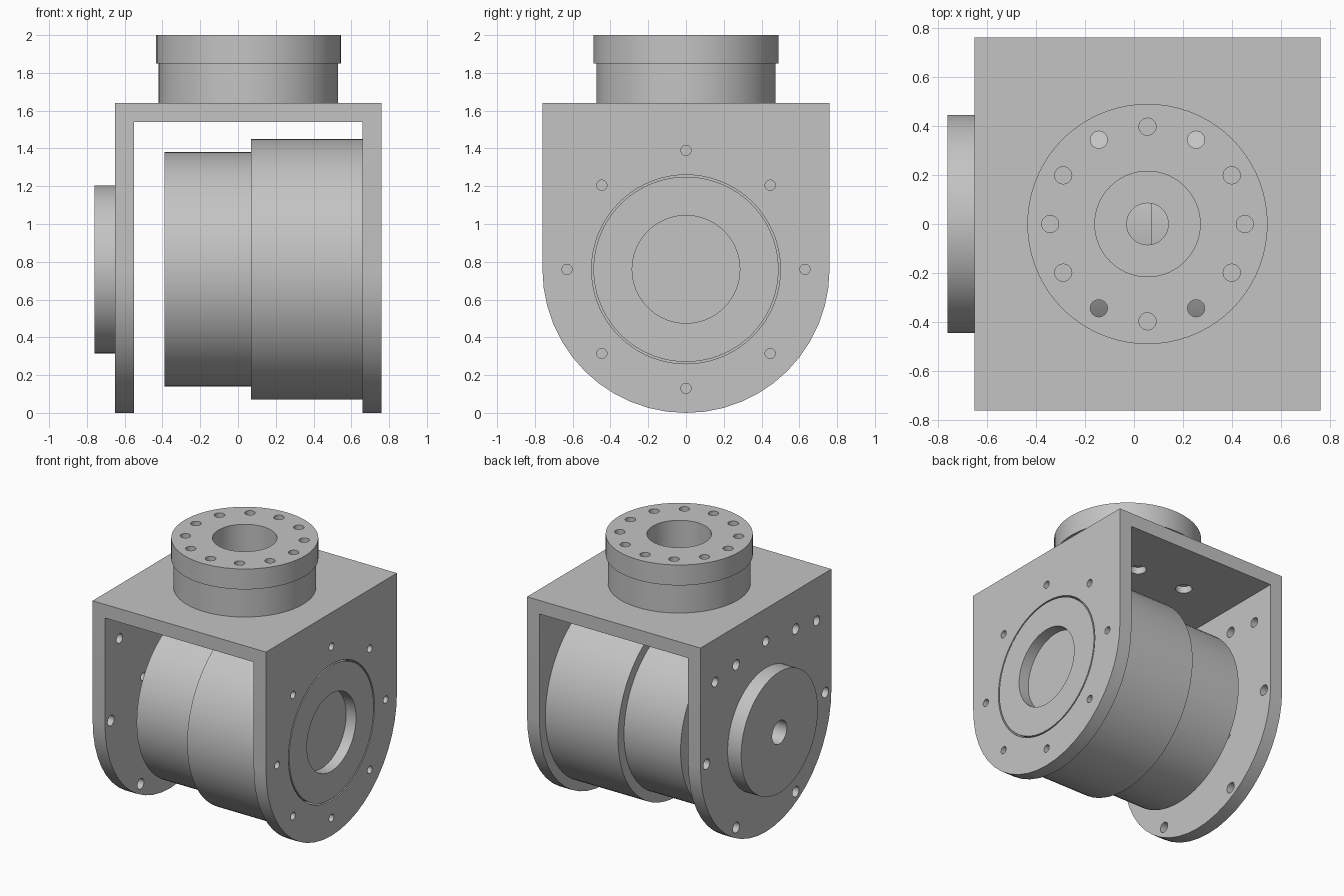
import bpy, bmesh, math
from mathutils import Matrix, Vector

if "Cube" in bpy.data.objects:
    bpy.data.objects.remove(bpy.data.objects["Cube"])

AXIS_Z = 0.76      # height of the horizontal motor axis
NECK_X = 0.055     # x position of the vertical neck axis

metal = bpy.data.materials.new("grey metal")
metal.diffuse_color = (0.55, 0.55, 0.55, 1)
metal.use_nodes = True
metal.node_tree.nodes["Principled BSDF"].inputs["Base Color"].default_value = metal.diffuse_color


def make_object(name, bm):
    bmesh.ops.recalc_face_normals(bm, faces=bm.faces)
    mesh = bpy.data.meshes.new(name)
    bm.to_mesh(mesh)
    bm.free()
    mesh.materials.append(metal)
    obj = bpy.data.objects.new(name, mesh)
    bpy.context.collection.objects.link(obj)
    return obj


def lathe(name, profile, matrix, steps=72):
    """Revolve a closed (radius, height) outline about local z."""
    bm = bmesh.new()
    verts = [bm.verts.new((r, 0, h)) for r, h in profile]
    edges = [bm.edges.new((verts[i], verts[(i + 1) % len(verts)])) for i in range(len(verts))
             if not (profile[i][0] == 0 and profile[(i + 1) % len(verts)][0] == 0)]
    bmesh.ops.spin(bm, geom=verts + edges, cent=(0, 0, 0), axis=(0, 0, 1),
                   angle=math.tau, steps=steps, use_duplicate=False)
    bmesh.ops.remove_doubles(bm, verts=bm.verts, dist=1e-4)
    bm.transform(matrix)
    return make_object(name, bm)


def along_x(y=0, z=AXIS_Z):
    return Matrix.Translation((0, y, z)) @ Matrix.Rotation(math.pi / 2, 4, 'Y')


def along_z(x=NECK_X, y=0):
    return Matrix.Translation((x, y, 0))


def cut(target, cutter):
    mod = target.modifiers.new("cut", 'BOOLEAN')
    mod.operation = 'DIFFERENCE'
    mod.solver = 'EXACT'
    mod.object = cutter
    bpy.context.view_layer.objects.active = target
    bpy.ops.object.modifier_apply(modifier=mod.name)
    bpy.data.objects.remove(cutter)


def drill(target, r, h0, h1, matrix, steps=24):
    cut(target, lathe("drill", [(0, h0), (r, h0), (r, h1), (0, h1)], matrix, steps))


def polar(radius, degrees):
    a = math.radians(degrees)
    return radius * math.cos(a), radius * math.sin(a)


# Bracket: round-bottomed block hollowed into an upside-down U
bm = bmesh.new()
outline = [(0.76, 1.64), (-0.76, 1.64)]
outline += [(y, AXIS_Z + z) for y, z in (polar(0.76, 180 + 7.5 * i) for i in range(25))]
face = bm.faces.new([bm.verts.new((-0.65, y, z)) for y, z in outline])
new = bmesh.ops.extrude_face_region(bm, geom=[face])["geom"]
bmesh.ops.translate(bm, vec=(1.41, 0, 0), verts=[v for v in new if isinstance(v, bmesh.types.BMVert)])
bracket = make_object("bracket", bm)

bm = bmesh.new()
bmesh.ops.create_cube(bm, size=1, matrix=Matrix.Translation((0.055, 0, 0.52))
                      @ Matrix.Diagonal(Vector((1.21, 2, 2.04, 1))))
cut(bracket, make_object("hollow", bm))

# Right wall: large seat for the motor face and a ring of eight holes
drill(bracket, 0.50, 0.6, 0.8, along_x(), 72)
for i in range(8):
    y, z = polar(0.63, 45 * i)
    drill(bracket, 0.027, 0.6, 0.8, along_x(y, AXIS_Z + z))

# Left wall: six holes on a circle, three along the top, blind inner screw holes
for i in range(6):
    y, z = polar(0.69, 60 * i)
    drill(bracket, 0.038, -0.7, -0.5, along_x(y, AXIS_Z + z))
    y, z = polar(0.36, 60 * i + 30)
    drill(bracket, 0.03, -0.62, -0.5, along_x(y, AXIS_Z + z))
for y, z in ((-0.59, 0.565), (0, 0.64), (0.59, 0.565)):
    drill(bracket, 0.035, -0.7, -0.5, along_x(y, AXIS_Z + z))
drill(bracket, 0.085, -0.7, -0.5, along_x(), 32)

# Top wall: centre hole and four counterbored screw holes
drill(bracket, 0.085, 1.5, 1.7, along_z(), 32)
through = (60, 120, 240, 300)
for a in through:
    x, y = polar(0.397, a)
    drill(bracket, 0.035, 1.5, 1.7, along_z(NECK_X + x, y))
    drill(bracket, 0.055, 1.5, 1.59, along_z(NECK_X + x, y))

# Neck with flange and its ring of twelve holes
neck = lathe("neck_flange", [(0.215, 1.64), (0.475, 1.64), (0.475, 1.85),
                             (0.49, 1.85), (0.49, 2.0), (0.215, 2.0)], along_z())
for a in range(0, 360, 30):
    x, y = polar(0.397, a)
    drill(neck, 0.035, 1.6 if a in through else 1.86, 2.1, along_z(NECK_X + x, y))

# Motor: stepped body with a recessed face seated in the right wall
motor = lathe("motor", [(0, -0.39), (0.62, -0.39), (0.62, 0.07), (0.69, 0.07), (0.69, 0.66),
                        (0.49, 0.66), (0.49, 0.76), (0.285, 0.76), (0.285, 0.68), (0, 0.68)],
              along_x())

# Bearing disc on the outside of the left wall
disc = lathe("bearing_disc", [(0.085, -0.76), (0.445, -0.76), (0.445, -0.65), (0.085, -0.65)],
             along_x())

# Smooth curved walls, crisp rims
for obj in (bracket, neck, motor, disc):
    bpy.ops.object.select_all(action='DESELECT')
    obj.select_set(True)
    bpy.context.view_layer.objects.active = obj
    bpy.ops.object.shade_smooth_by_angle(angle=math.radians(30))
